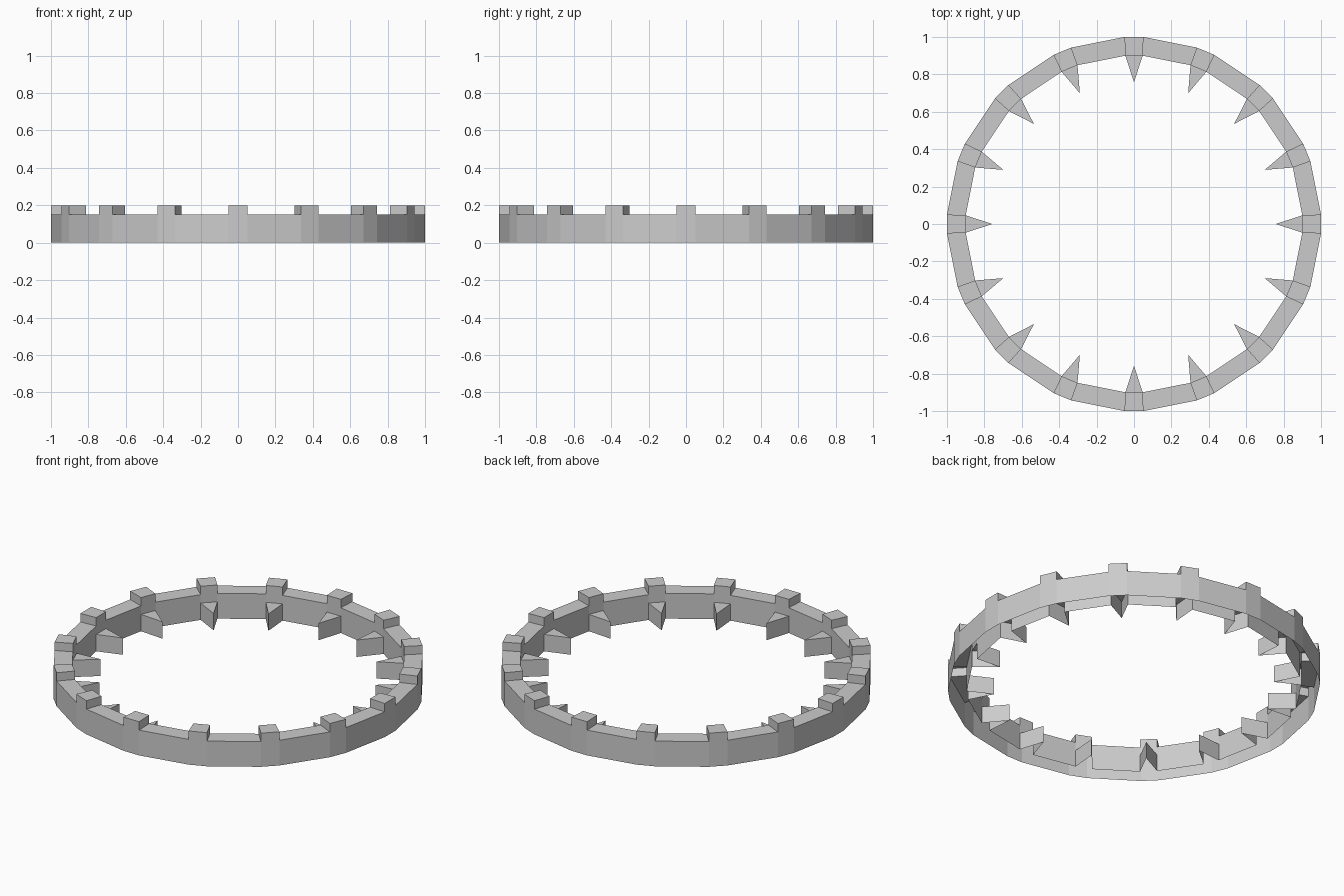
import bpy, bmesh, math

if "Cube" in bpy.data.objects:
    bpy.data.objects.remove(bpy.data.objects["Cube"])

N = 16                       # repeats around the ring
STEP = 2 * math.pi / N
R_OUT, R_IN, R_TIP = 1.0, 0.9, 0.757
W_OUT, W_IN = 0.051, 0.046   # half widths of each block, outside and inside
H_SPIKE, H_RING, H_BLOCK = 0.10, 0.15, 0.20


def at(i, r, t):
    """Point at radius r and sideways offset t in sector i."""
    c, s = math.cos(i * STEP), math.sin(i * STEP)
    return (r * c - t * s, r * s + t * c)


def wall(faces, p, q, z0, z1):
    """Upright quad facing right of the direction p to q."""
    faces.append([(*p, z0), (*q, z0), (*q, z1), (*p, z1)])


def cap(faces, pts, z):
    faces.append([(*p, z) for p in pts])


def build(name, faces):
    bm = bmesh.new()
    for f in faces:
        bm.faces.new([bm.verts.new(v) for v in f])
    bmesh.ops.remove_doubles(bm, verts=bm.verts[:], dist=1e-4)
    mesh = bpy.data.meshes.new(name)
    bm.to_mesh(mesh)
    bm.free()
    bpy.context.collection.objects.link(bpy.data.objects.new(name, mesh))


ring, blocks, spikes = [], [], []
for i in range(N):
    o0, o1 = at(i, R_OUT, -W_OUT), at(i, R_OUT, W_OUT)
    i0, i1 = at(i, R_IN, -W_IN), at(i, R_IN, W_IN)
    o2, i2 = at(i + 1, R_OUT, -W_OUT), at(i + 1, R_IN, -W_IN)
    tip = at(i, R_TIP, 0)

    # ring band, open underneath
    wall(ring, o0, o1, 0, H_RING)
    wall(ring, o1, o2, 0, H_RING)
    wall(ring, i2, i1, 0, H_RING)
    wall(ring, i1, i0, H_SPIKE, H_RING)
    cap(ring, [o1, o2, i2, i1], H_RING)

    # raised block
    for p, q in ((o0, o1), (o1, i1), (i1, i0), (i0, o0)):
        wall(blocks, p, q, H_RING, H_BLOCK)
    cap(blocks, [o0, o1, i1, i0], H_BLOCK)

    # inward spike, open underneath
    wall(spikes, i1, tip, 0, H_SPIKE)
    wall(spikes, tip, i0, 0, H_SPIKE)
    cap(spikes, [i0, i1, tip], H_SPIKE)

build("ring_band", ring)
build("top_blocks", blocks)
build("inner_spikes", spikes)
